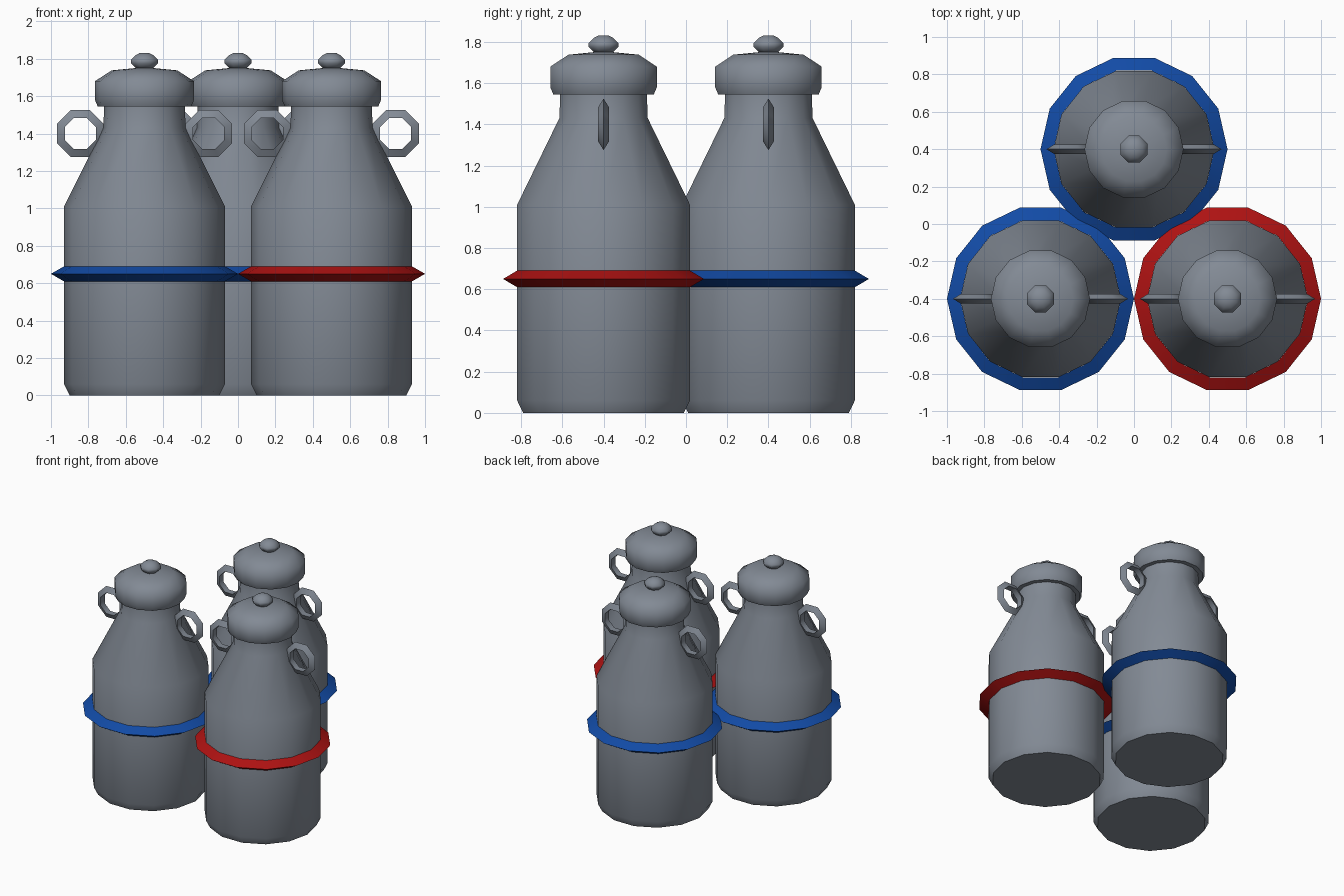
import bpy, math

if "Cube" in bpy.data.objects:
    bpy.data.objects.remove(bpy.data.objects["Cube"])

def material(name, rgb):
    m = bpy.data.materials.new(name)
    m.diffuse_color = (*rgb, 1)
    m.use_nodes = True
    m.node_tree.nodes["Principled BSDF"].inputs["Base Color"].default_value = m.diffuse_color
    return m

GREY = material("metal grey", (0.225, 0.255, 0.30))
RED = material("band red", (0.42, 0.006, 0.006))
BLUE = material("band blue", (0.006, 0.07, 0.38))

def lathe(name, profile, sides, loc, mat, offset=0.0, closed=False, smooth=None, axis_y=False):
    """Revolve (radius, height) points; closed profiles make rings, open ones get end caps."""
    n = len(profile)
    verts = []
    for i in range(sides):
        a = 2 * math.pi * i / sides + offset
        for r, h in profile:
            x, y, z = r * math.cos(a), r * math.sin(a), h
            verts.append((x, -z, y) if axis_y else (x, y, z))
    faces = []
    for i in range(sides):
        j = (i + 1) % sides
        for k in range(n if closed else n - 1):
            l = (k + 1) % n
            faces.append((i * n + k, j * n + k, j * n + l, i * n + l))
    if not closed:
        faces.append([i * n for i in reversed(range(sides))])
        faces.append([i * n + n - 1 for i in range(sides)])
    me = bpy.data.meshes.new(name)
    me.from_pydata(verts, [], faces)
    me.materials.append(mat)
    ob = bpy.data.objects.new(name, me)
    ob.location = loc
    bpy.context.collection.objects.link(ob)
    if smooth:
        bpy.ops.object.select_all(action='DESELECT')
        ob.select_set(True)
        bpy.context.view_layer.objects.active = ob
        bpy.ops.object.shade_smooth_by_angle(angle=math.radians(smooth))
    return ob

def triangle_tube(major, minor):
    """Three-sided tube section with its point facing outwards."""
    s = minor * math.sqrt(3) / 2
    return [(major + minor, 0), (major - minor / 2, s), (major - minor / 2, -s)]

BODY = [(0.40, 0), (0.43, 0.06), (0.43, 1.01), (0.22, 1.43), (0.215, 1.56)]
LID = [(0.25, 1.545), (0.265, 1.58), (0.265, 1.68), (0.175, 1.738), (0.05, 1.75)]
KNOB = [(0.045, 1.745), (0.078, 1.775), (0.078, 1.795), (0.05, 1.82), (0.025, 1.832)]

for label, x, y, band in (("left", -0.5, -0.4, BLUE), ("right", 0.5, -0.4, RED), ("back", 0, 0.4, BLUE)):
    # can body, lid and knob
    lathe(label + "_can_body", BODY, 14, (x, y, 0), GREY, smooth=35)
    lathe(label + "_can_lid", LID, 14, (x, y, 0), GREY, smooth=58)
    lathe(label + "_lid_knob", KNOB, 8, (x, y, 0), GREY, offset=math.pi / 8, smooth=50)
    # coloured band around the middle
    lathe(label + "_band", triangle_tube(0.4535, 0.0465), 14, (x, y, 0.65), band, closed=True, smooth=30)
    # ring handles on both shoulders
    for side, s in (("left", -1), ("right", 1)):
        lathe(f"{label}_can_{side}_handle", triangle_tube(0.105, 0.03), 8,
              (x + s * 0.343, y, 1.4), GREY, offset=math.pi / 8, closed=True, smooth=50, axis_y=True)
